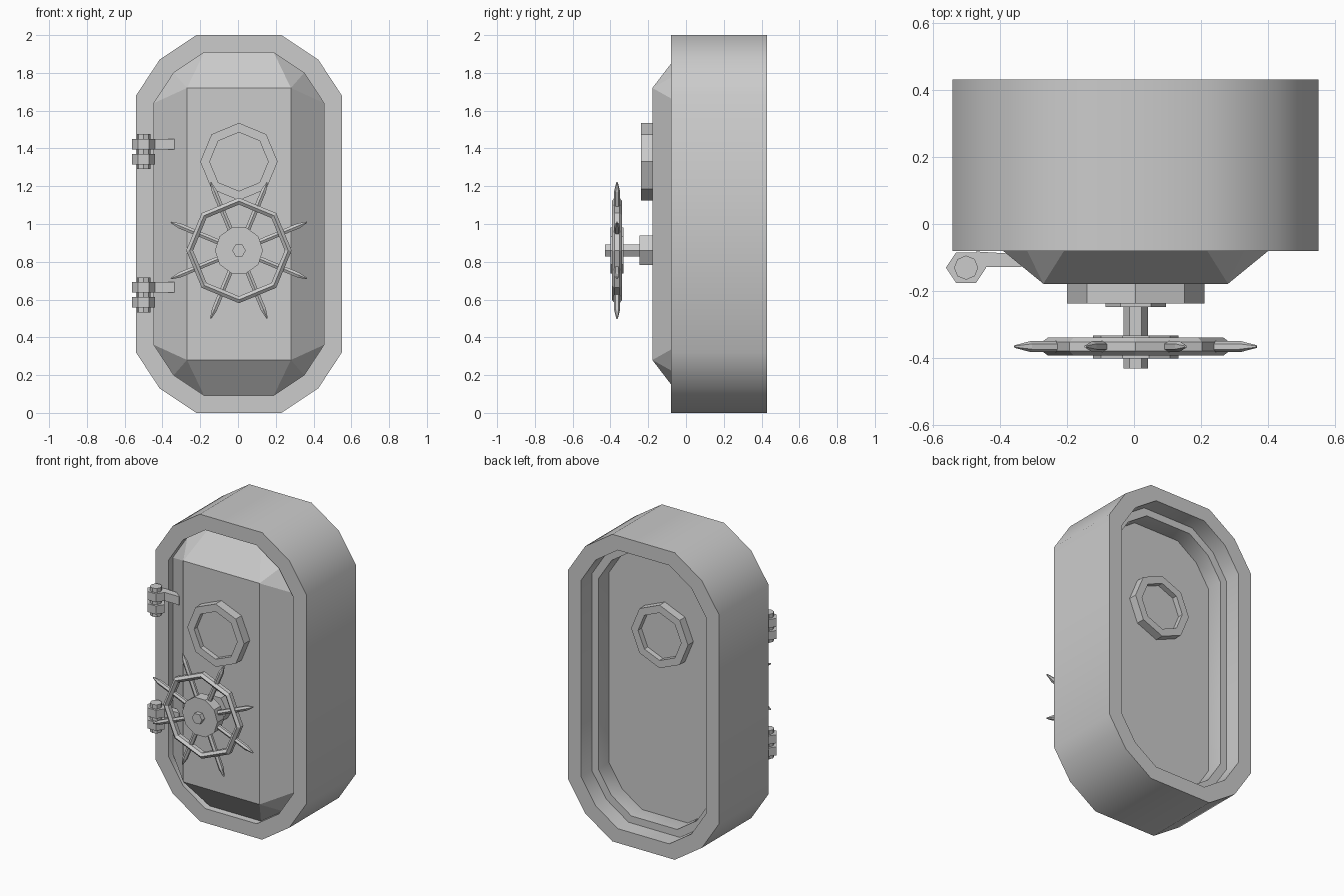
import bpy, bmesh
from math import sin, cos, pi, radians
from mathutils import Vector, Matrix

if "Cube" in bpy.data.objects:
    bpy.data.objects.remove(bpy.data.objects["Cube"])

CX = 0.005


def loft(name, loops, caps=True, closed=False, smooth=None):
    bm = bmesh.new()
    rings = [[bm.verts.new(p) for p in lp] for lp in loops]
    n = len(rings[0])
    pairs = list(zip(rings, rings[1:])) + ([(rings[-1], rings[0])] if closed else [])
    for a, b in pairs:
        for i in range(n):
            j = (i + 1) % n
            bm.faces.new((a[i], a[j], b[j], b[i]))
    if caps and not closed:
        bm.faces.new(rings[0])
        bm.faces.new(rings[-1])
    bmesh.ops.remove_doubles(bm, verts=bm.verts, dist=0.0005)
    bmesh.ops.recalc_face_normals(bm, faces=bm.faces)
    me = bpy.data.meshes.new(name)
    bm.to_mesh(me)
    bm.free()
    ob = bpy.data.objects.new(name, me)
    bpy.context.collection.objects.link(ob)
    if smooth:
        bpy.ops.object.select_all(action='DESELECT')
        ob.select_set(True)
        bpy.context.view_layer.objects.active = ob
        bpy.ops.object.shade_smooth_by_angle(angle=radians(smooth))
    return ob


def mirror4(q):
    """Repeat a quarter outline round all four corners."""
    r = q[::-1]
    return (q + [(x, -z) for x, z in r] + [(-x, -z) for x, z in q]
            + [(-x, z) for x, z in r])


def outline(t, y):
    q = [(0.225 - .04 * t, 1 - .093 * t), (0.42 - .075 * t, .87 - .07 * t),
         (0.545 - .095 * t, .68 - .04 * t)]
    return [(CX + x, y, 1 + z) for x, z in mirror4(q)]


def turned(name, z, n, prof, start=0.0):
    """Faceted part round a front-to-back axis; prof is (radius, y)."""
    return loft(name, [[(CX + r * cos(start + 2 * pi * i / n), y,
                         z + r * sin(start + 2 * pi * i / n)) for i in range(n)]
                       for r, y in prof])


def prism(name, pts, z0, z1):
    return loft(name, [[(x, y, z) for x, y in pts] for z in (z0, z1)])


# Hatch frame with stepped rear opening
loft("frame", [outline(t, y) for t, y in
               [(1, -.035), (1, -.08), (0, -.08), (0, .43), (1, .43),
                (1, .32), (1.5, .32), (1.5, .21)]], closed=True, smooth=40)

# Door with bevelled front: each rectangle corner takes three outline points
front = [(CX + x, -.178, 1 + z) for x, z in mirror4([(.275, .72)] * 3)]
bevel = loft("door", [front, outline(1, -.035), outline(1.5, .21)], caps=False)
bm = bmesh.new()
bm.from_mesh(bevel.data)
bmesh.ops.holes_fill(bm, edges=bm.edges, sides=0)
bmesh.ops.recalc_face_normals(bm, faces=bm.faces)
bm.to_mesh(bevel.data)
bm.free()

# Porthole through the door
turned("porthole", 1.33, 8, [(.155, -.205), (.155, -.237), (.205, -.237),
                             (.205, .265), (.155, .265), (.155, .23)])

# Wheel shaft, mount and hub
WZ, WY = 0.86, -0.365
turned("wheel_shaft", WZ, 6, [(.036, -.43), (.036, -.17)])
turned("shaft_mount", WZ, 6, [(.09, -.247), (.09, -.17)])
turned("wheel_hub", WZ, 10, [(.127, -.40), (.127, -.332)])

# Octagonal wheel rim
rim = []
for i in range(8):
    a = i * pi / 4
    lp = []
    for k in range(6):
        b = k * pi / 3 + pi / 6
        r = .261 + .021 * cos(b)
        lp.append((CX + r * cos(a), WY + .027 * sin(b), WZ + r * sin(a)))
    rim.append(lp)
loft("wheel_rim", rim, closed=True)

# Pointed spokes
for i in range(8):
    m = (Matrix.Translation((CX, WY, WZ))
         @ Matrix.Rotation(pi / 8 + i * pi / 4, 4, 'Y'))
    loft("spoke", [[m @ Vector((d, r * cos(k * pi / 3), r * sin(k * pi / 3)))
                    for k in range(6)]
                   for d, r in [(.09, .016), (.34, .016), (.39, .004)]])

# Hinges: arm knuckle, frame knuckle and pin
hexa = [(-.5 + .06 * cos(k * pi / 3), -.13 + .052 * sin(k * pi / 3)) for k in range(6)]
pin = [(-.5 + .036 * cos(k * pi / 4), -.13 + .036 * sin(k * pi / 4)) for k in range(8)]
for z in (1.383, .625):
    prism("hinge_knuckle_door", hexa, z + .012, z + .067)
    prism("hinge_knuckle_frame", hexa, z - .067, z - .012)
    prism("hinge_pin", pin, z - .093, z + .093)
    prism("hinge_arm", [(-.47, -.128), (-.335, -.128), (-.335, -.09), (-.47, -.082)],
          z + .012, z + .067)
